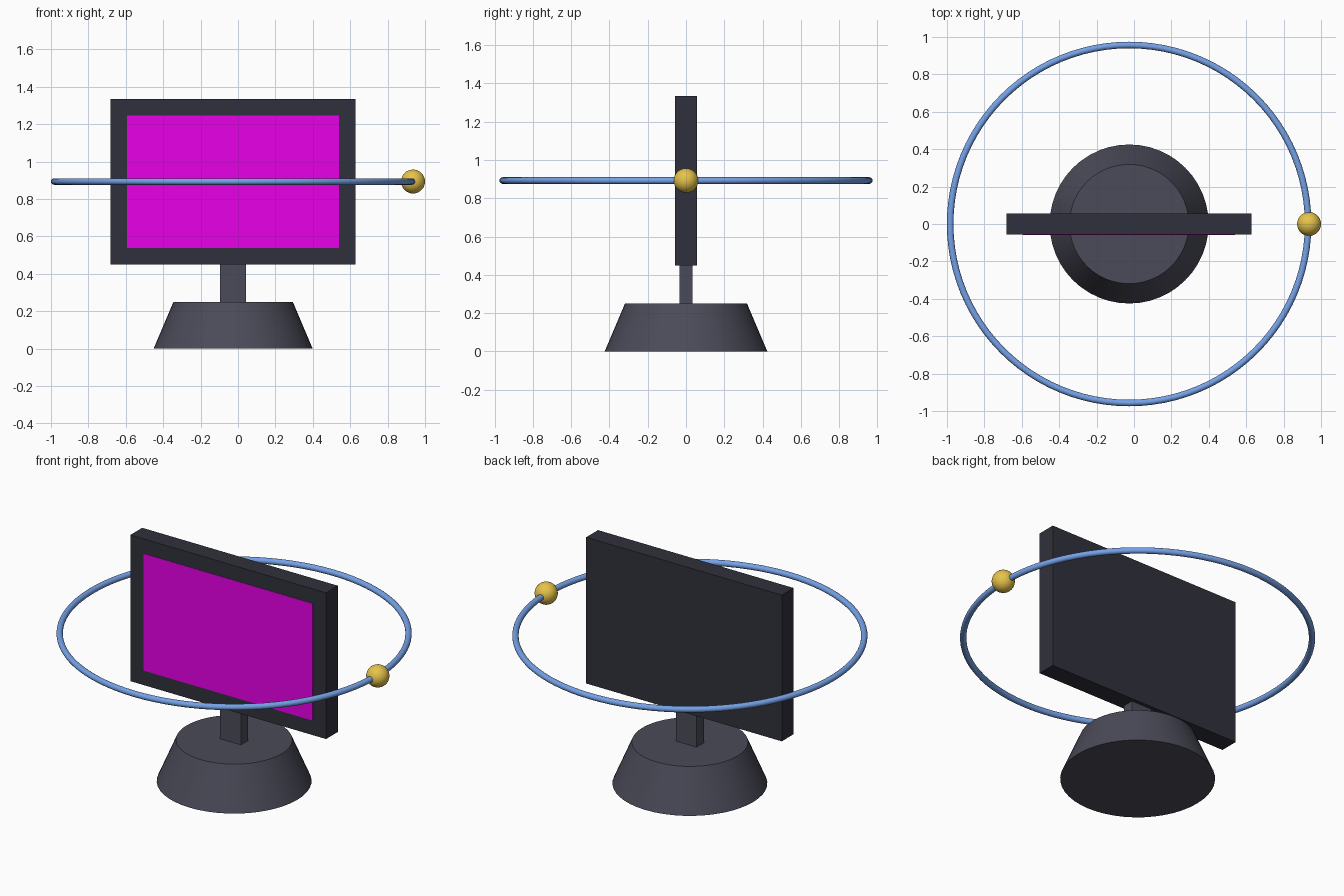
import bpy
import math

if "Cube" in bpy.data.objects:
    bpy.data.objects.remove(bpy.data.objects["Cube"])

CX = -0.026      # axis of stand, screen and ring
RING_Z = 0.893


def material(name, rgb):
    m = bpy.data.materials.new(name)
    m.diffuse_color = (*rgb, 1)
    m.use_nodes = True
    m.node_tree.nodes["Principled BSDF"].inputs["Base Color"].default_value = m.diffuse_color
    return m


frame_mat = material("dark_plastic", (0.03, 0.03, 0.045))
stand_mat = material("grey_plastic", (0.07, 0.07, 0.1))
screen_mat = material("magenta_screen", (0.8, 0.0, 0.8))
ring_mat = material("blue_ring", (0.18, 0.36, 0.8))
ball_mat = material("gold", (0.8, 0.55, 0.07))


def finish(name, mat, smooth=False):
    ob = bpy.context.object
    ob.name = name
    ob.data.materials.append(mat)
    if smooth:
        bpy.ops.object.shade_smooth_by_angle(angle=math.radians(30))
    return ob


def box(name, mat, size, loc):
    bpy.ops.mesh.primitive_cube_add(size=1, location=loc)
    bpy.context.object.scale = size
    bpy.ops.object.transform_apply(location=False, rotation=False, scale=True)
    return finish(name, mat)


# Tapered round base
bpy.ops.mesh.primitive_cone_add(vertices=48, radius1=0.425, radius2=0.319,
                                depth=0.25, location=(CX, 0, 0.125))
finish("base", stand_mat, True)

# Neck, monitor housing and thin screen panel on the front
box("neck", stand_mat, (0.14, 0.07, 0.20), (CX, 0, 0.35))
box("housing", frame_mat, (1.31, 0.113, 0.885), (CX, 0, 0.8925))
box("screen", screen_mat, (1.134, 0.004, 0.708), (CX, -0.0565, 0.8925))

# Orbit ring
bpy.ops.mesh.primitive_torus_add(major_radius=0.957, minor_radius=0.0175,
                                 major_segments=96, minor_segments=16,
                                 location=(CX, 0, RING_Z))
finish("orbit_ring", ring_mat, True)

# Ball riding on the ring
bpy.ops.mesh.primitive_uv_sphere_add(segments=32, ring_count=16, radius=0.064,
                                     location=(0.936, 0, RING_Z))
finish("orbit_ball", ball_mat, True)
